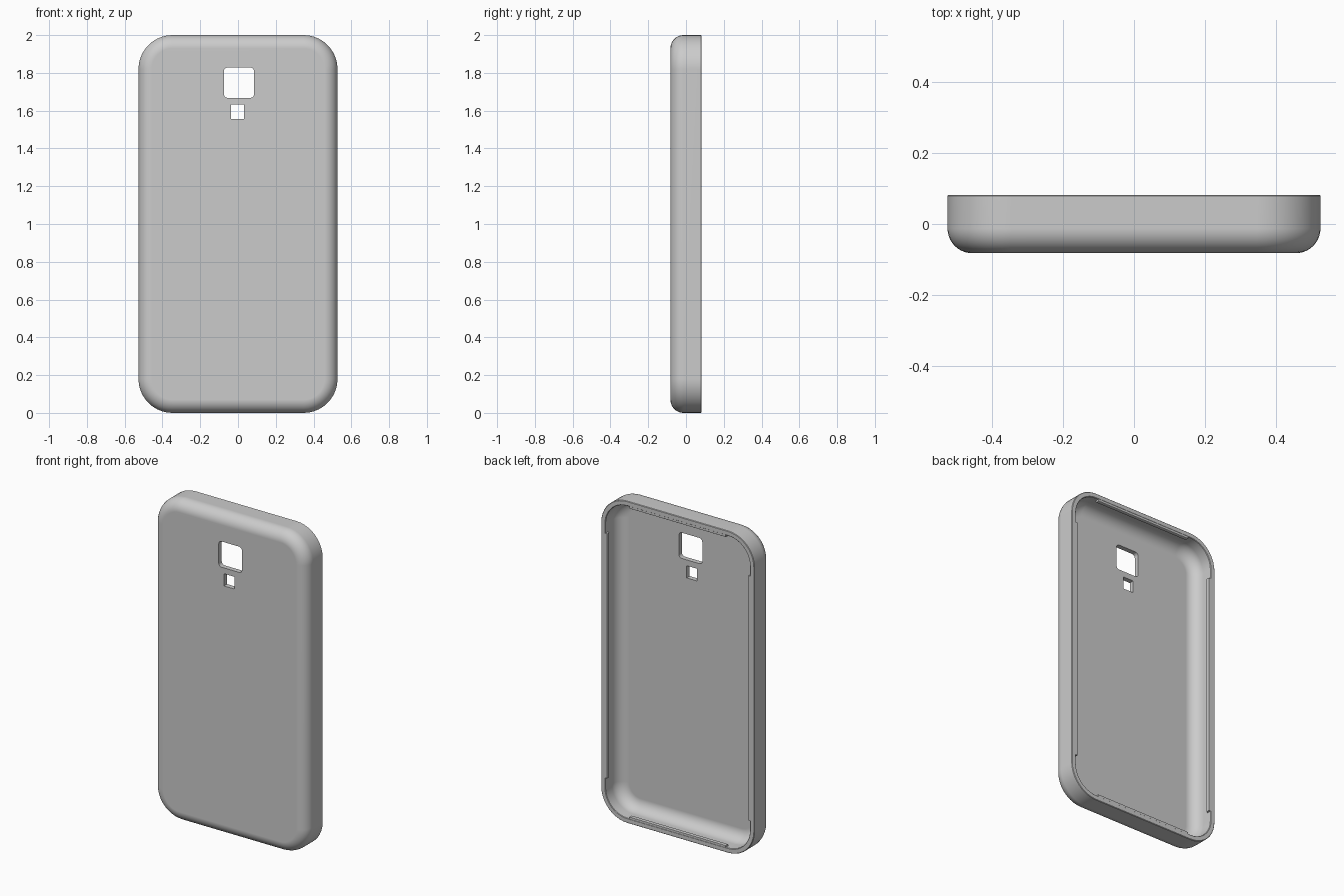
import bpy, bmesh
from math import sin, cos, pi, radians
from mathutils import Vector

default = bpy.data.objects.get("Cube")
if default:
    bpy.data.objects.remove(default, do_unlink=True)

HALF_W, HALF_D, HALF_H = 0.527, 0.0825, 1.0
CORNER, FILLET, WALL, EDGE = 0.18, 0.07, 0.03, 0.003
STEPS = 10

grey = bpy.data.materials.new("case grey")
grey.use_nodes = True
grey.diffuse_color = (0.6, 0.6, 0.6, 1)
grey.node_tree.nodes["Principled BSDF"].inputs["Base Color"].default_value = (0.6, 0.6, 0.6, 1)


def rounded_rect(half_w, half_h, radius, steps):
    """Outline in x and z, one arc per corner."""
    points = []
    for quarter in range(4):
        sx = 1 if quarter in (0, 3) else -1
        sz = 1 if quarter < 2 else -1
        for i in range(steps + 1):
            a = (quarter + i / steps) * pi / 2
            points.append((sx * (half_w - radius) + radius * cos(a),
                           sz * (half_h - radius) + radius * sin(a)))
    return points


def loft(name, half_w, half_h, radius, profile, centre, steps=STEPS):
    """Skin rounded rectangles through (inset, y) steps and cap both ends."""
    bm = bmesh.new()
    rings = []
    for inset, y in profile:
        outline = rounded_rect(half_w - inset, half_h - inset, radius - inset, steps)
        rings.append([bm.verts.new(Vector((x, y, z)) + Vector(centre)) for x, z in outline])
    n = len(rings[0])
    for a, b in zip(rings, rings[1:]):
        for i in range(n):
            bm.faces.new((a[i], a[(i + 1) % n], b[(i + 1) % n], b[i]))
    bm.faces.new(rings[0])
    bm.faces.new(rings[-1])
    bmesh.ops.recalc_face_normals(bm, faces=bm.faces)
    return to_object(name, bm)


def to_object(name, bm):
    mesh = bpy.data.meshes.new(name)
    bm.to_mesh(mesh)
    bm.free()
    mesh.materials.append(grey)
    obj = bpy.data.objects.new(name, mesh)
    bpy.context.collection.objects.link(obj)
    return obj


def activate(obj):
    bpy.ops.object.select_all(action='DESELECT')
    obj.select_set(True)
    bpy.context.view_layer.objects.active = obj


# Open shell: rounded outside, rim, then the hollow inside
arc = [(FILLET * (1 - sin(i / STEPS * pi / 2)), FILLET * (1 - cos(i / STEPS * pi / 2)))
       for i in range(STEPS + 1)]
outside = [(inset, y - HALF_D) for inset, y in arc]
rim = [(0, HALF_D - EDGE), (EDGE, HALF_D), (WALL - EDGE, HALF_D), (WALL, HALF_D - EDGE)]
inside = [(inset + WALL, y - HALF_D + WALL) for inset, y in reversed(arc)]
case = loft("case_shell", HALF_W, HALF_H, CORNER, outside + rim + inside, (0, 0, HALF_H))

# Camera and flash openings
through = [(0, -0.05), (0, 0.05)]
openings = [
    loft("camera_cutter", 0.08, 0.08, 0.02, through, (0.005, -HALF_D, 1.748), 6),
    loft("flash_cutter", 0.035, 0.038, 0.002, through, (-0.003, -HALF_D, 1.594), 2),
]
for cutter in openings:
    cutter.hide_render = True
    cut = case.modifiers.new("opening", 'BOOLEAN')
    cut.operation = 'DIFFERENCE'
    cut.solver = 'EXACT'
    cut.object = cutter
    activate(case)
    bpy.ops.object.modifier_apply(modifier=cut.name)
    bpy.data.objects.remove(cutter, do_unlink=True)

activate(case)
bpy.ops.object.shade_smooth_by_angle(angle=radians(30))
weighted = case.modifiers.new("even_shading", 'WEIGHTED_NORMAL')
weighted.keep_sharp = True


# Retaining lips along the straight stretches of the rim
def lip(name, wall, half_length, direction):
    """Bar with a sloped underside, reaching inward from one wall."""
    section = [(-0.01, HALF_D - 0.001), (0.011, HALF_D - 0.001),
               (0.013, HALF_D - 0.004), (0.013, HALF_D - 0.02), (-0.01, HALF_D - 0.032)]
    out = Vector(direction)
    along = Vector((out.z, 0, -out.x))
    bm = bmesh.new()
    ends = []
    for side in (-1, 1):
        ends.append([bm.verts.new(out * (wall - WALL - reach) + along * half_length * side
                                  + Vector((0, y, HALF_H))) for reach, y in section])
    n = len(section)
    for i in range(n):
        j = (i + 1) % n
        bm.faces.new((ends[0][i], ends[0][j], ends[1][j], ends[1][i]))
    for end in ends:
        bm.faces.new(end)
    bmesh.ops.recalc_face_normals(bm, faces=bm.faces)
    return to_object(name, bm)


for name, wall, half_length, direction in (
        ("left_lip", HALF_W, 0.76, (1, 0, 0)), ("right_lip", HALF_W, 0.76, (-1, 0, 0)),
        ("top_lip", HALF_H, 0.33, (0, 0, 1)), ("bottom_lip", HALF_H, 0.33, (0, 0, -1))):
    lip(name, wall, half_length, direction)
